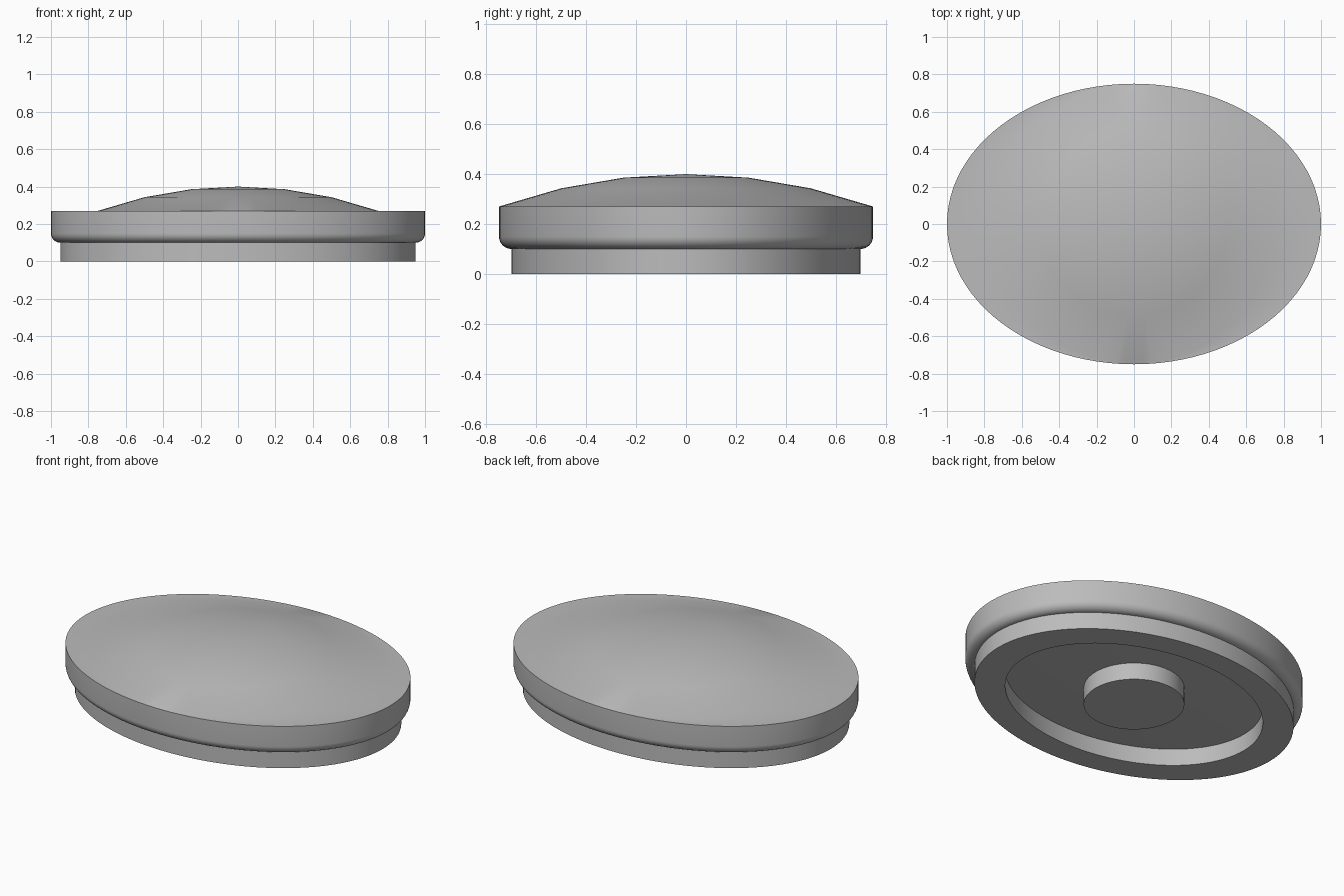
import bpy
import bmesh
from math import cos, sin, pi, sqrt, radians

SIDES = 96

cube = bpy.data.objects.get("Cube")
if cube:
    bpy.data.objects.remove(cube)

grey = bpy.data.materials.new("plain grey")
grey.use_nodes = True
colour = (0.5, 0.5, 0.5, 1)
grey.diffuse_color = colour
grey.node_tree.nodes["Principled BSDF"].inputs["Base Color"].default_value = colour


def loft(name, rings, closed=False):
    """Join elliptical rings (half width, half depth, height); cap both ends unless closed."""
    bm = bmesh.new()
    loops = []
    for a, b, z in rings:
        if a == 0:
            loops.append([bm.verts.new((0, 0, z))])
        else:
            loops.append([bm.verts.new((a * cos(2 * pi * i / SIDES), b * sin(2 * pi * i / SIDES), z))
                          for i in range(SIDES)])
    pairs = list(zip(loops, loops[1:]))
    if closed:
        pairs.append((loops[-1], loops[0]))
    for low, high in pairs:
        for i in range(SIDES):
            j = (i + 1) % SIDES
            if len(high) == 1:
                bm.faces.new((low[i], low[j], high[0]))
            else:
                bm.faces.new((low[i], low[j], high[j], high[i]))
    if not closed:
        for end in (loops[0], loops[-1]):
            if len(end) > 1:
                bm.faces.new(end)
    bmesh.ops.recalc_face_normals(bm, faces=bm.faces)
    mesh = bpy.data.meshes.new(name)
    bm.to_mesh(mesh)
    bm.free()
    mesh.materials.append(grey)
    obj = bpy.data.objects.new(name, mesh)
    bpy.context.collection.objects.link(obj)
    bpy.ops.object.select_all(action='DESELECT')
    obj.select_set(True)
    bpy.context.view_layer.objects.active = obj
    bpy.ops.object.shade_smooth_by_angle(angle=radians(30))
    return obj


# Oval cap: rounded lower edge, straight wall, flat rim, shallow round dome
fillet, bottom, rim = 0.05, 0.1, 0.27
cap = []
for k in range(9):
    t = pi / 2 * k / 8
    inset = fillet * (1 - sin(t))
    cap.append((1 - inset, 0.75 - inset, bottom + fillet * (1 - cos(t))))
cap.append((1, 0.75, rim))
dome_radius = 2.23
for r in (0.749, 0.5, 0.25, 0):
    cap.append((r, r, 0.4 - dome_radius + sqrt(dome_radius ** 2 - r * r)))
loft("domed_cap", cap)

# Oval base ring, open underneath
loft("base_ring", [(0.95, 0.7, 0), (0.95, 0.7, bottom), (0.77, 0.56, bottom), (0.77, 0.56, 0)], closed=True)

# Round boss in the middle of the recess
loft("centre_boss", [(0.27, 0.27, 0), (0.27, 0.27, bottom)])
